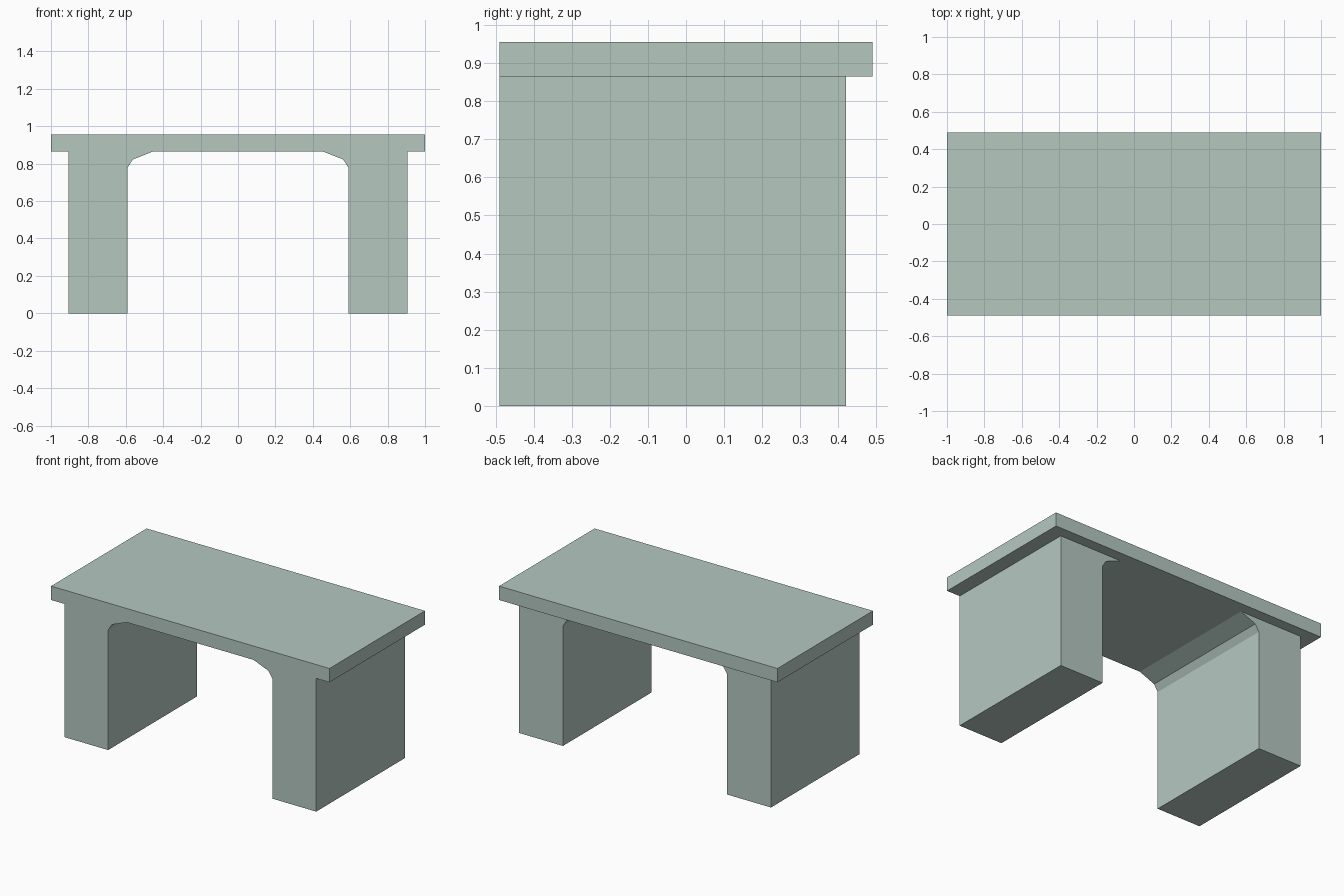
import bpy
import bmesh

cube = bpy.data.objects.get("Cube")
if cube:
    bpy.data.objects.remove(cube, do_unlink=True)

HALF_X, HALF_Y = 1.0, 0.49
UNDERSIDE, TOP, CHAMFER = 0.865, 0.955, 0.017
LEG_BACK = 0.42

stone = bpy.data.materials.new("pale grey green")
stone.use_nodes = True
colour = (0.46, 0.58, 0.53, 1)
stone.diffuse_color = colour
stone.node_tree.nodes["Principled BSDF"].inputs["Base Color"].default_value = colour


def finish(bm, name):
    bmesh.ops.recalc_face_normals(bm, faces=bm.faces)
    mesh = bpy.data.meshes.new(name)
    bm.to_mesh(mesh)
    bm.free()
    mesh.materials.append(stone)
    obj = bpy.data.objects.new(name, mesh)
    bpy.context.collection.objects.link(obj)
    return obj


# Table top: a slab with a narrow chamfer around its upper edge
bm = bmesh.new()
bmesh.ops.create_cube(bm, size=1)
for v in bm.verts:
    v.co.x *= 2 * HALF_X
    v.co.y *= 2 * HALF_Y
    v.co.z = TOP if v.co.z > 0 else UNDERSIDE
rim = [e for e in bm.edges if all(v.co.z == TOP for v in e.verts)]
bmesh.ops.bevel(bm, geom=rim, offset=CHAMFER, segments=1, affect='EDGES')
finish(bm, "table_top")

# Slab legs with an angled bracket inside, flush with the front edge
profile = [(0.905, 0), (0.905, UNDERSIDE), (0.455, UNDERSIDE),
           (0.563, 0.822), (0.59, 0.779), (0.59, 0)]
bm = bmesh.new()
face = bm.faces.new([bm.verts.new((x, -HALF_Y, z)) for x, z in profile])
extruded = bmesh.ops.extrude_face_region(bm, geom=[face])["geom"]
moved = [g for g in extruded if isinstance(g, bmesh.types.BMVert)]
bmesh.ops.translate(bm, verts=moved, vec=(0, LEG_BACK + HALF_Y, 0))
if not any(all(v.co.y < 0 for v in f.verts) for f in bm.faces):
    bm.faces.new([v for v in bm.verts if v.co.y < 0])
bmesh.ops.recalc_face_normals(bm, faces=bm.faces)
# Leave the joint with the table top open
joint = [f for f in bm.faces if all(abs(v.co.z - UNDERSIDE) < 0.001 for v in f.verts)]
bmesh.ops.delete(bm, geom=joint, context='FACES_ONLY')
legs = finish(bm, "legs")
mirror = legs.modifiers.new("Mirror", 'MIRROR')
mirror.use_axis[0] = True
